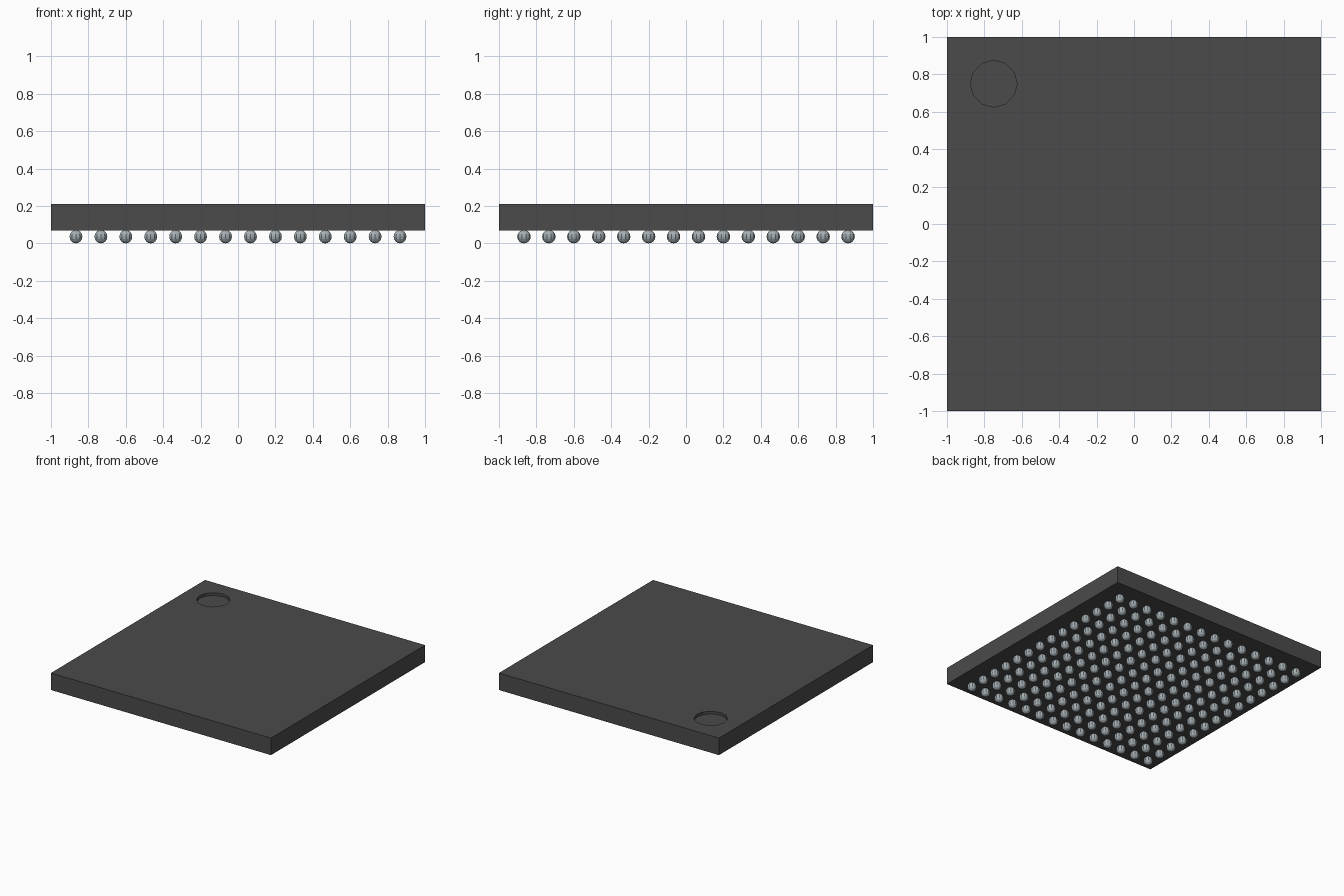
import bpy, bmesh, math
from mathutils import Matrix

if "Cube" in bpy.data.objects:
    bpy.data.objects.remove(bpy.data.objects["Cube"])

BALL_R = 0.036
BODY_Z0, BODY_Z1 = 0.07, 0.21
MARK_R, MARK_DEPTH = 0.125, 0.022
COUNT, PITCH = 14, 0.1333


def material(name, rgb):
    mat = bpy.data.materials.new(name)
    mat.use_nodes = True
    mat.diffuse_color = (*rgb, 1)
    mat.node_tree.nodes["Principled BSDF"].inputs["Base Color"].default_value = (*rgb, 1)
    return mat


def make_object(name, bm, mat):
    mesh = bpy.data.meshes.new(name)
    bm.to_mesh(mesh)
    bm.free()
    mesh.materials.append(mat)
    obj = bpy.data.objects.new(name, mesh)
    bpy.context.collection.objects.link(obj)
    return obj


charcoal = material("charcoal plastic", (0.07, 0.07, 0.07))
solder = material("solder grey", (0.38, 0.43, 0.46))

# Flat square package
bm = bmesh.new()
size = Matrix.Diagonal((2, 2, BODY_Z1 - BODY_Z0, 1))
bmesh.ops.create_cube(bm, size=1, matrix=Matrix.Translation((0, 0, (BODY_Z0 + BODY_Z1) / 2)) @ size)
body = make_object("package_body", bm, charcoal)

# Cutter for the shallow round corner marker
bm = bmesh.new()
bmesh.ops.create_cone(bm, cap_ends=True, segments=12, radius1=MARK_R, radius2=MARK_R,
                      depth=2 * MARK_DEPTH, matrix=Matrix.Translation((-0.75, 0.75, BODY_Z1)))
cutter = make_object("marker_cutter", bm, charcoal)
cutter.hide_render = True
cutter.hide_set(True)
cut = body.modifiers.new("corner marker", 'BOOLEAN')
cut.operation = 'DIFFERENCE'
cut.solver = 'EXACT'
cut.object = cutter

# Square grid of contact balls under the package
bm = bmesh.new()
start = -PITCH * (COUNT - 1) / 2
for i in range(COUNT):
    for j in range(COUNT):
        spot = Matrix.Translation((start + i * PITCH, start + j * PITCH, BALL_R))
        bmesh.ops.create_uvsphere(bm, u_segments=10, v_segments=8, radius=BALL_R, matrix=spot)
make_object("contact_balls", bm, solder)
